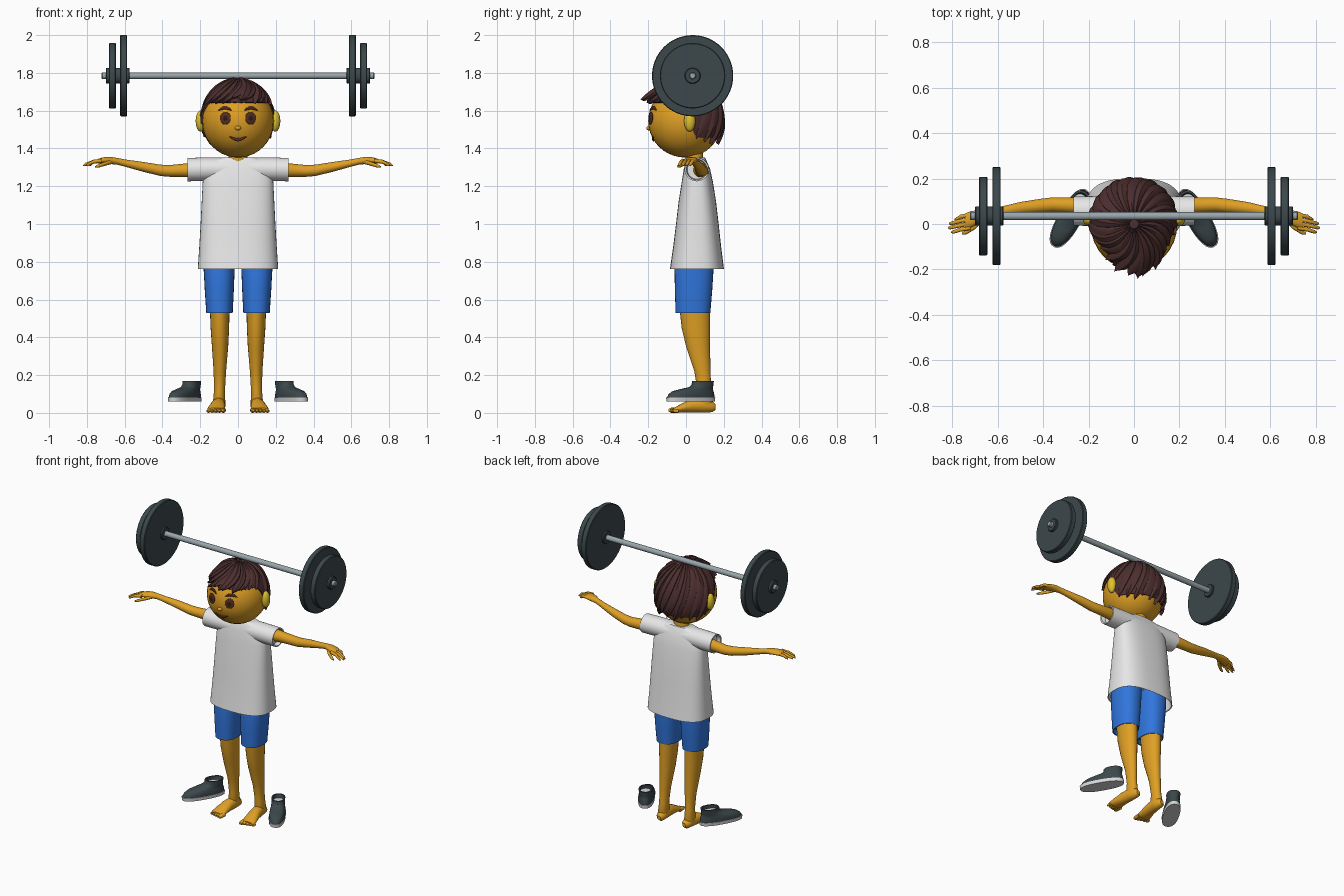
import bpy, bmesh, math
from math import sin, cos, radians, pi
from mathutils import Vector, Matrix

if "Cube" in bpy.data.objects:
    bpy.data.objects.remove(bpy.data.objects["Cube"])


def material(name, r, g, b):
    m = bpy.data.materials.new(name)
    m.use_nodes = True
    m.diffuse_color = (r, g, b, 1)
    m.node_tree.nodes["Principled BSDF"].inputs["Base Color"].default_value = (r, g, b, 1)
    return m


SKIN = material("skin orange", .74, .35, .018)
EAR = material("ear yellow", .74, .53, .03)
HAIR = material("hair brown", .075, .028, .028)
SHIRT = material("shirt white", .8, .8, .8)
BLUE = material("shorts blue", .03, .18, .72)
GREY = material("charcoal grey", .045, .065, .072)
STEEL = material("bar steel", .32, .38, .41)
SOLE = material("sole light grey", .68, .68, .68)
BROWN = material("feature brown", .085, .026, .014)
BLACK = material("pupil dark", .03, .01, .008)


def finish(name, bm, mat, angle=40):
    bmesh.ops.recalc_face_normals(bm, faces=bm.faces)
    me = bpy.data.meshes.new(name)
    bm.to_mesh(me)
    bm.free()
    me.materials.append(mat)
    me.shade_smooth()
    me.set_sharp_from_angle(angle=radians(angle))
    ob = bpy.data.objects.new(name, me)
    bpy.context.collection.objects.link(ob)
    return ob


def skin_rings(bm, rings, closed=True):
    for a, b in zip(rings, rings[1:]):
        n = len(a)
        for i in range(n if closed else n - 1):
            j = (i + 1) % n
            bm.faces.new((a[i], a[j], b[j], b[i]))


def loft(name, axis, sections, mat, n=24, power=2):
    """Sections: place along axis, two centre values, two radii."""
    bm = bmesh.new()
    rings = []
    for a, b, c, rb, rc in sections:
        ring = []
        for i in range(n):
            t = 2 * pi * i / n
            u = b + rb * math.copysign(abs(cos(t)) ** (2 / power), cos(t))
            v = c + rc * math.copysign(abs(sin(t)) ** (2 / power), sin(t))
            ring.append(bm.verts.new({"x": (a, u, v), "y": (u, a, v), "z": (u, v, a)}[axis]))
        rings.append(ring)
    skin_rings(bm, rings)
    bm.faces.new(rings[0])
    bm.faces.new(rings[-1])
    return finish(name, bm, mat)


def blob(name, loc, scale, mat, normal=None):
    rot = Vector(normal).to_track_quat("Z", "Y").to_matrix().to_4x4() if normal else Matrix()
    bm = bmesh.new()
    bmesh.ops.create_uvsphere(bm, u_segments=32, v_segments=20, radius=1,
                              matrix=Matrix.Translation(loc) @ rot @ Matrix.Diagonal((*scale, 1)))
    return finish(name, bm, mat, 80)


def pair(ob, matrix=None):
    """Keep the part as the left one and add its mirrored right one."""
    if matrix:
        ob.data.transform(matrix)
    other = ob.copy()
    other.data = ob.data.copy()
    other.data.transform(Matrix.Scale(-1, 4, (1, 0, 0)))
    other.data.flip_normals()
    other.name = "right_" + ob.name
    ob.name = "left_" + ob.name
    bpy.context.collection.objects.link(other)


# Head, ears and neck
HEAD, HR = Vector((0, -.005, 1.545)), Vector((.19, .195, .193))
blob("head", HEAD, HR, SKIN)
loft("neck", "z", [(1.28, 0, .05, .06, .05), (1.34, 0, .045, .05, .045), (1.42, 0, .04, .05, .05)], SKIN)
pair(blob("ear", (.198, .02, 1.545), (.026, .03, .056), EAR))


def face_y(x, z):
    k = 1 - (x / HR.x) ** 2 - ((z - HEAD.z) / HR.z) ** 2
    return HEAD.y - HR.y * math.sqrt(k)


def face_blob(name, x, z, scale, mat):
    p = Vector((x, face_y(x, z), z))
    return blob(name, p, scale, mat, p - HEAD)


def stroke(name, x0, x1, z, bend, thick, mat):
    """Tapered arc lying on the face."""
    sections = []
    for i in range(13):
        t = i / 12
        x, bow = x0 + (x1 - x0) * t, sin(pi * t)
        zz = z + bend * bow
        sections.append((x, face_y(x, zz), zz, .006, .002 + thick * bow))
    return loft(name, "x", sections, mat, 10)


# Face
pair(face_blob("eye", .067, 1.56, (.03, .034, .006), BROWN))
pair(face_blob("pupil", .065, 1.56, (.015, .017, .009), BLACK))
pair(stroke("eyebrow", .033, .105, 1.602, .013, .009, BROWN))
stroke("mouth", -.046, .046, 1.463, -.016, .008, BROWN)
face_blob("nose", 0, 1.508, (.016, .012, .014), SKIN)

# Hair cap and overlapping locks
HC, HAIR_R = Vector((0, 0, 1.545)), Vector((.193, .198, .218))


def hairline(phi):
    t = min(1, max(0, (sin(phi) + .25) / .6))
    return radians(63 + 50 * t * t * (3 - 2 * t))


def hair_point(phi, theta, r):
    d = Vector((sin(theta) * cos(phi), sin(theta) * sin(phi), cos(theta)))
    return HC + d * HAIR_R * r


bm = bmesh.new()
rings = []
for k in range(1, 15):
    r = 1.01 if k < 14 else .92
    t = min(k, 13) / 13
    rings.append([bm.verts.new(hair_point(2 * pi * i / 48, t * hairline(2 * pi * i / 48), r)) for i in range(48)])
skin_rings(bm, rings)
bm.faces.new(rings[0])
finish("hair_cap", bm, HAIR, 60)


def lock(name, phi, width, twist, reach, height):
    bm = bmesh.new()
    rows = []
    for k in range(13):
        t = k / 12
        p = phi + twist * t * t
        end = hairline(phi + twist)
        theta = .1 + (end * reach - .1) * t
        lift = .26 * max(0, -sin(phi + twist)) ** 5 * t * t
        half = width * (.9 if t < .6 else .9 * math.sqrt(max(0, 1 - ((t - .6) / .4) ** 2)) + .01)
        prof = [(-1, .97), (-.6, 1.02), (0, height), (.85, 1.035), (1, .97)]
        rows.append([bm.verts.new(hair_point(p + half * u, theta, r + lift)) for u, r in prof])
    skin_rings(bm, rows)
    return finish(name, bm, HAIR, 35)


COUNT = 22
for i in range(COUNT):
    wave = i % 3
    lock(f"hair_lock_{i + 1}", 2 * pi * i / COUNT, .2, -.55, 1.02 + .035 * wave, 1.045 + .01 * wave)
lock("hair_fringe", -1.15, .3, -.35, 1.06, 1.075)

# Shirt with open hem, and sleeves
loft("shirt_body", "z", [(.85, 0, .058, .195, .125), (.765, 0, .058, .207, .138), (.762, 0, .058, .213, .143),
                         (.88, 0, .059, .205, .127), (1, 0, .06, .198, .113), (1.12, 0, .06, .192, .099),
                         (1.22, 0, .06, .187, .083), (1.29, 0, .058, .18, .07), (1.335, 0, .055, .15, .054),
                         (1.352, 0, .055, .09, .045)], SHIRT, 48, 2.7)
loft("sleeves", "x", [(-.24, .057, 1.288, .05, .05), (-.266, .057, 1.288, .055, .055), (-.267, .057, 1.288, .064, .062),
                      (-.15, .057, 1.29, .066, .062), (.15, .057, 1.29, .066, .062),
                      (.267, .057, 1.288, .064, .062), (.266, .057, 1.288, .055, .055),
                      (.24, .057, 1.288, .05, .05)], SHIRT, 32)

# Arms, hands and fingers
pair(loft("arm", "x", [(.2, .07, 1.288, .04, .042), (.27, .082, 1.285, .035, .036), (.36, .085, 1.281, .032, .031),
                       (.41, .08, 1.284, .031, .03), (.5, .07, 1.302, .027, .026), (.6, .053, 1.323, .02, .019),
                       (.64, .044, 1.332, .019, .018), (.68, .032, 1.337, .03, .019), (.72, .02, 1.336, .036, .016),
                       (.745, .012, 1.332, .034, .011)], SKIN))
for i in range(4):
    y, tip = .04 - .019 * i, (.79, .815, .82, .805)[i]
    pair(loft(f"finger_{i + 1}", "x", [(.72, y, 1.335, .009, .011), (.765, y - .008, 1.33, .009, .01),
                                       (tip - .01, y - .018, 1.315, .008, .008), (tip, y - .019, 1.309, .003, .003)], SKIN, 12))
pair(loft("thumb", "x", [(.66, .03, 1.332, .013, .012), (.7, -.01, 1.32, .013, .011),
                         (.74, -.036, 1.307, .011, .009), (.757, -.042, 1.302, .004, .004)], SKIN, 12))

# Shorts and legs
pair(loft("shorts_leg", "z", [(.56, .098, .037, .058, .078), (.532, .098, .037, .064, .085), (.53, .098, .037, .07, .092),
                              (.65, .099, .04, .077, .099), (.78, .1, .043, .083, .104), (.9, .1, .05, .08, .09)],
          BLUE, 32, 2.3))
pair(loft("leg", "z", [(.58, .097, .045, .053, .082), (.45, .096, .052, .049, .075), (.35, .095, .064, .043, .063),
                       (.22, .096, .087, .033, .043), (.12, .098, .097, .029, .036), (.05, .1, .1, .033, .044),
                       (.02, .1, .1, .025, .035)], SKIN))

# Feet and toes
pair(loft("foot", "y", [(.157, .096, .03, .012, .014), (.14, .097, .033, .028, .029), (.09, .1, .042, .034, .041),
                        (.03, .106, .038, .038, .037), (-.02, .113, .026, .045, .025), (-.05, .116, .018, .047, .016),
                        (-.065, .117, .016, .042, .011)], SKIN))
for i in range(5):
    x, tip, r = .078 + .0195 * i, -.092 + .006 * i, .014 - .0012 * i
    pair(loft(f"toe_{i + 1}", "y", [(-.04, x, r, r, r), (tip + .012, x + .002, r, r, r * .95),
                                    (tip, x + .002, r, r * .5, r * .5)], SKIN, 12))

# Empty shoes, turned outwards
TURN = Matrix.Translation((.282, .025, 0)) @ Matrix.Rotation(radians(30), 4, "Z")
pair(loft("shoe_sole", "z", [(.06, 0, 0, .05, .143), (.082, 0, 0, .052, .145)], SOLE, 32, 2.4), TURN)
pair(loft("shoe_upper", "z", [(.08, 0, 0, .049, .141), (.1, 0, .004, .049, .135), (.115, 0, .014, .046, .121),
                              (.126, 0, .036, .043, .095), (.136, 0, .063, .042, .068), (.15, 0, .072, .042, .06),
                              (.168, 0, .075, .043, .06), (.168, 0, .075, .035, .05), (.14, 0, .07, .033, .048)],
          GREY, 32, 2.3), TURN)
pair(loft("shoe_lining", "z", [(.135, 0, .072, .034, .049), (.145, 0, .072, .034, .049)], SOLE, 32, 2.3), TURN)


# Barbell
def disc(name, x0, x1, r, mat, n=64):
    b = .004
    return loft(name, "x", [(x0, .035, 1.785, r - b, r - b), (x0 + b, .035, 1.785, r, r),
                            (x1 - b, .035, 1.785, r, r), (x1, .035, 1.785, r - b, r - b)], mat, n)


disc("bar", -.722, .722, .018, STEEL, 24)
pair(disc("large_plate", .587, .624, .215, GREY))
pair(disc("small_plate", .646, .683, .173, GREY))
pair(disc("inner_collar", .574, .7, .042, GREY, 32))
